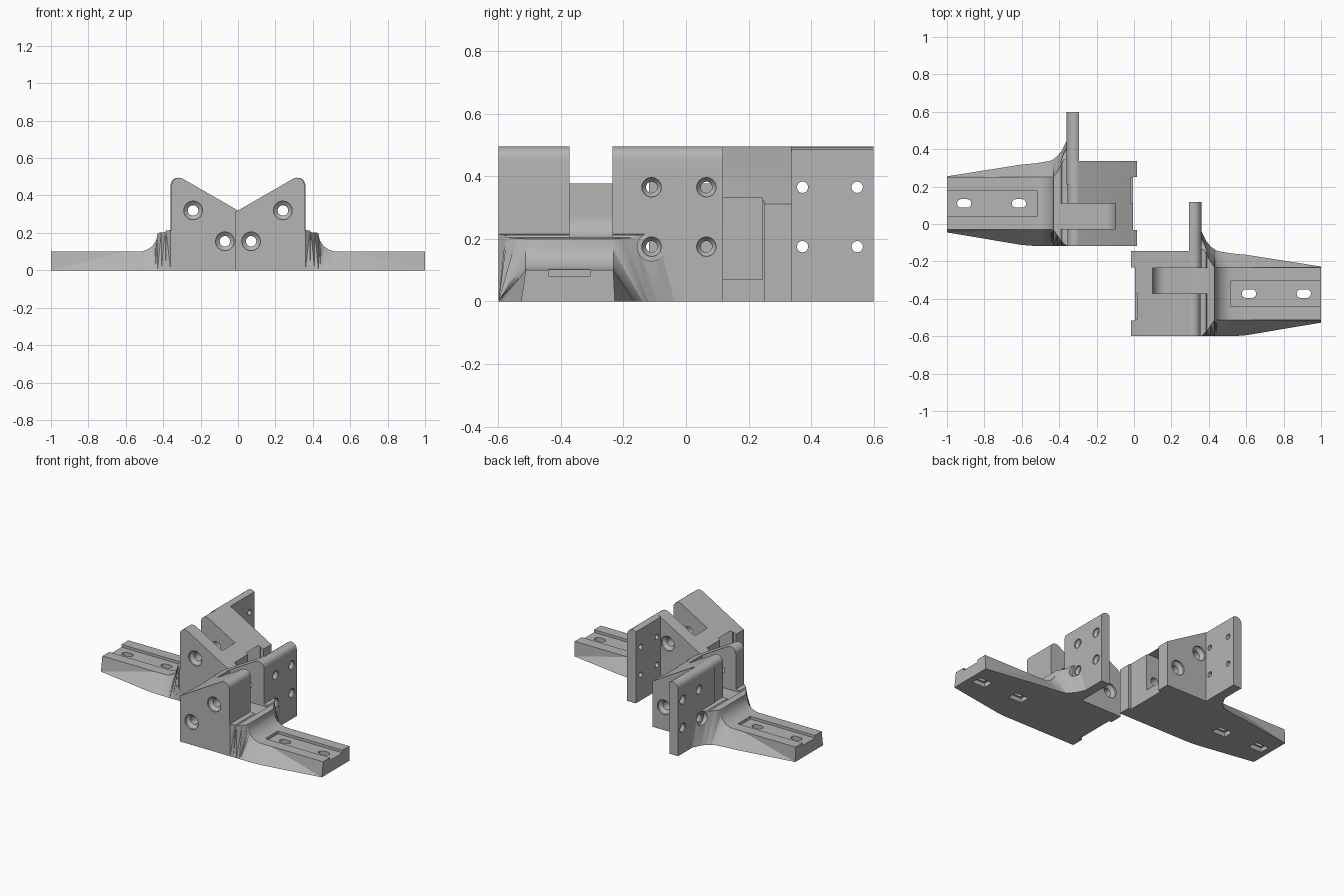
import bpy, bmesh, math
from mathutils import Matrix

if "Cube" in bpy.data.objects:
    bpy.data.objects.remove(bpy.data.objects["Cube"])

grey = bpy.data.materials.new("plain_grey")
grey.diffuse_color = (0.46, 0.46, 0.46, 1)
grey.use_nodes = True
grey.node_tree.nodes["Principled BSDF"].inputs["Base Color"].default_value = grey.diffuse_color


def loft(name, rings, tri=False):
    """Closed solid through rings of matching points."""
    bm = bmesh.new()
    vs = [[bm.verts.new(p) for p in r] for r in rings]
    n = len(rings[0])
    for a, b in zip(vs, vs[1:]):
        for i in range(n):
            j = (i + 1) % n
            bm.faces.new((a[i], a[j], b[j], b[i]))
    bm.faces.new(vs[0])
    bm.faces.new(vs[-1])
    if tri:
        bmesh.ops.triangulate(bm, faces=bm.faces[:])
    bmesh.ops.recalc_face_normals(bm, faces=bm.faces[:])
    me = bpy.data.meshes.new(name)
    bm.to_mesh(me)
    bm.free()
    me.materials.append(grey)
    ob = bpy.data.objects.new(name, me)
    bpy.context.collection.objects.link(ob)
    return ob


def place(p, axis, d):
    """Put a 2D point on the plane at distance d along an axis."""
    u, v = p
    return {'x': (d, u, v), 'y': (u, d, v), 'z': (u, v, d)}[axis]


def prism(name, pts, axis, a, b):
    return loft(name, [[place(p, axis, d) for p in pts] for d in (a, b)])


def box(name, x0, x1, y0, y1, z0, z1):
    return prism(name, [(x0, y0), (x1, y0), (x1, y1), (x0, y1)], 'z', z0, z1)


def arc(cx, cy, r, a0, a1, n=8):
    return [(cx + r * math.cos(math.radians(a0 + (a1 - a0) * i / n)),
             cy + r * math.sin(math.radians(a0 + (a1 - a0) * i / n))) for i in range(n + 1)]


def turned(name, c, axis, steps):
    """Round bore made of (distance, radius) steps."""
    return loft(name, [[place(p, axis, d) for p in arc(*c, r, 0, 360, 24)[:-1]]
                       for d, r in steps])


def combine(ob, other, op):
    m = ob.modifiers.new(op.lower(), 'BOOLEAN')
    m.operation, m.solver, m.object = op, 'EXACT', other
    bpy.context.view_layer.objects.active = ob
    bpy.ops.object.modifier_apply(modifier=m.name)
    bpy.data.objects.remove(other, do_unlink=True)


def build(name, centre_y, flip, mirror):
    w = 0.2275
    # wedge-shaped hinge body with a rounded crest
    crest = arc(0.315, 0.455, 0.04, 120, 0)
    ob = prism(name, [(-0.015, 0), (-0.015, 0.311)] + crest + [(0.355, 0)], 'y', -w, w)

    # upright mounting plate
    top = arc(0.32, 0.455, 0.04, 120, 0)
    combine(ob, prism("plate", [(0.295, 0), (0.295, 0.486)] + top[1:] + [(0.36, 0)],
                      'y', 0.1, 0.49), 'UNION')

    # tapered arm: x, front bottom, front top, back top, back bottom, height
    secs = [(0.33, -w, -w, 0.30, 0.34, 0.215), (0.36, -w, -w, 0.28, 0.335, 0.215),
            (0.385, -w, -0.205, 0.215, 0.285, 0.212), (0.39, -w, -0.20, 0.205, 0.277, 0.204),
            (0.41, -w, -0.17, 0.17, 0.252, 0.202)]
    for i, (x, z) in enumerate(arc(0.53, 0.2, 0.1, 180, 270)):
        secs.append((x, -w, -0.14, 0.14, 0.238 - 0.003 * i, z))
    secs += [(0.6, -0.222, -0.14, 0.14, 0.208, 0.1), (1, -0.155, -0.14, 0.14, 0.145, 0.1)]
    combine(ob, loft("arm", [[(x, fb, 0), (x, ft, z), (x, bt, z), (x, bb, 0)]
                             for x, fb, ft, bt, bb, z in secs], True), 'UNION')

    # open pocket, relief and recess of the hinge (turned end for end on one bracket)
    ys = lambda a, b: sorted((flip * a, flip * b))
    pocket = [(0.1, 1)] + arc(0.17, 0.27, 0.07, 180, 270) + [(0.39, 0.2), (0.39, 1)]
    cuts = [prism("pocket", pocket, 'y', *ys(0, 0.138)),
            box("relief", -0.1, 0.005, -0.143, 0.14, -0.1, 1),
            box("recess", -0.1, 0.13, *ys(-0.135, -0.002), 0.07, 0.33)]

    # hinge bolt bores, countersunk at both ends
    for c in ((0.24, 0.32), (0.07, 0.155)):
        cuts.append(turned("bore", c, 'y', [(-w - 0.01, 0.05), (-w + 0.012, 0.05), (-w + 0.03, 0.028),
                                            (w - 0.03, 0.028), (w - 0.012, 0.05), (w + 0.01, 0.05)]))
    # plate screw holes, countersunk outside
    for y in (0.2625, 0.4375):
        for z in (0.175, 0.365):
            cuts.append(turned("screw", (y, z), 'x', [(0.2, 0.018), (0.335, 0.018),
                                                      (0.352, 0.031), (0.37, 0.031)]))
    cuts.append(turned("screw_access", (0.2625, 0.175), 'x', [(0.361, 0.046), (0.6, 0.046)]))

    # arm channel, slots and nut recesses below
    cuts.append(box("channel", 0.515, 1.1, -0.067, 0.067, 0.082, 0.3))
    for x in (0.615, 0.908):
        cap = arc(x + 0.015, 0, 0.023, -90, 90) + arc(x - 0.015, 0, 0.023, 90, 270)
        cuts.append(prism("slot", cap, 'z', -0.1, 0.2))
        cuts.append(box("nut_recess", x - 0.05, x + 0.05, -0.035, 0.035, -0.1, 0.03))
    for c in cuts:
        combine(ob, c, 'DIFFERENCE')

    # move into position
    ob.data.transform(Matrix.Translation((0, centre_y, 0)))
    if mirror:
        ob.data.transform(Matrix.Scale(-1, 4, (1, 0, 0)))
        ob.data.flip_normals()
    bpy.ops.object.select_all(action='DESELECT')
    ob.select_set(True)
    bpy.context.view_layer.objects.active = ob
    bpy.ops.object.shade_smooth_by_angle(angle=math.radians(25))


build("right_bracket", -0.3725, 1, False)
build("left_bracket", 0.11, -1, True)
